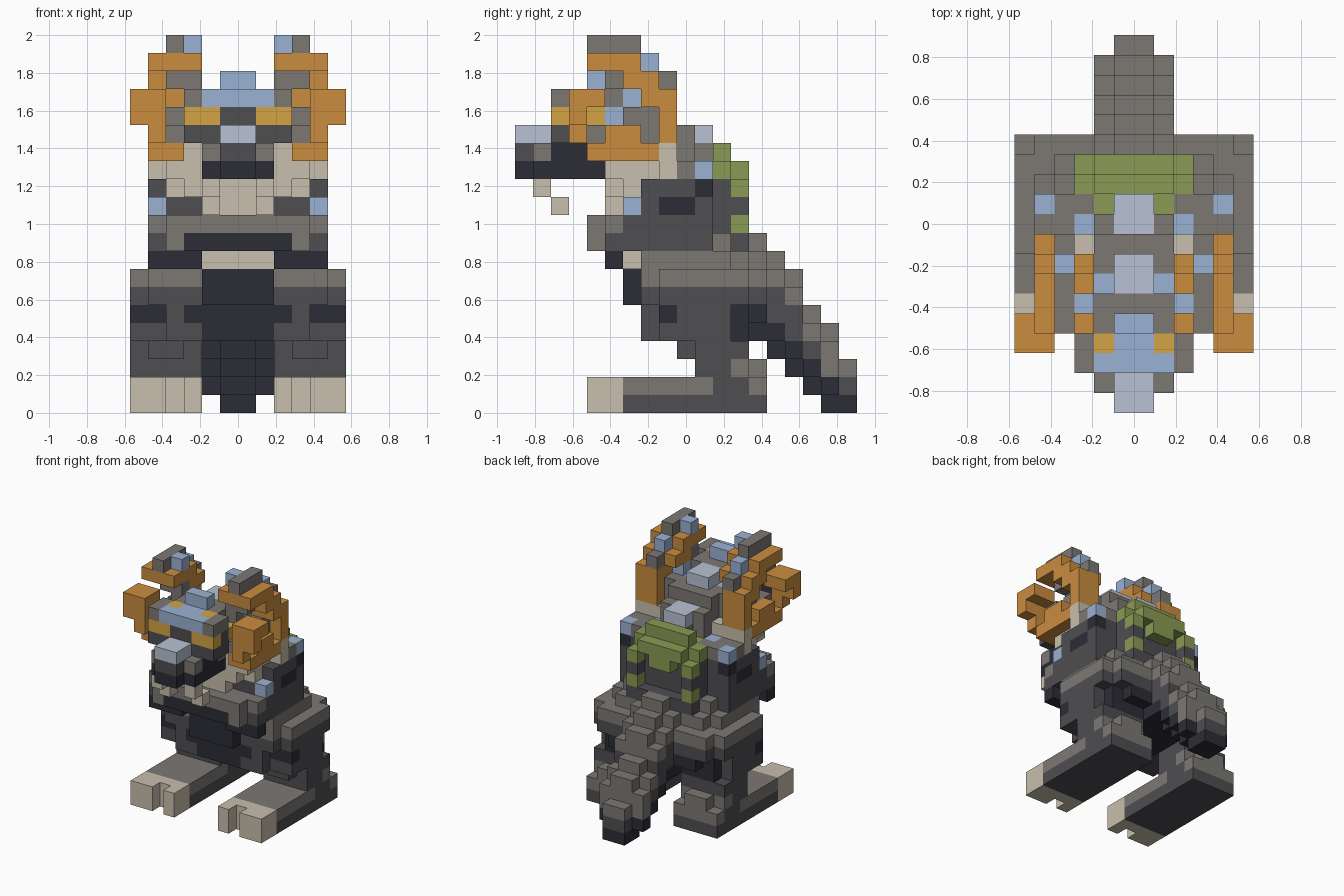
import bpy
import bmesh
from mathutils import Vector

if "Cube" in bpy.data.objects:
    bpy.data.objects.remove(bpy.data.objects["Cube"])

UNIT = 2 / 21          # edge of one block
DEPTH = 19             # blocks from nose to tail tip

PALETTE = {
    "grey": (124, 120, 116), "charcoal": (78, 78, 82), "black": (44, 45, 54),
    "beige": (200, 191, 173), "orange": (202, 140, 63), "gold": (212, 163, 69),
    "blue": (154, 178, 211), "pale_blue": (184, 194, 213), "green": (138, 154, 84),
}


def linear(value):
    c = value / 255
    return c / 12.92 if c < 0.04 else ((c + 0.055) / 1.055) ** 2.4


def make_material(name, rgb):
    colour = [linear(v) for v in rgb] + [1]
    mat = bpy.data.materials.new(name)
    mat.use_nodes = True
    mat.diffuse_color = colour
    mat.node_tree.nodes["Principled BSDF"].inputs["Base Color"].default_value = colour
    return mat


MATERIALS = {name: make_material(name, rgb) for name, rgb in PALETTE.items()}
cells = {}             # block position on the +x half -> (part, colour)


def block(part, colour, x, y, z):
    """Fill a box of blocks; later boxes repaint earlier ones."""
    for i in range(*x):
        for j in range(*y):
            for k in range(*z):
                cells[i, j, k] = (part, colour)


# Feet with split toes
block("feet", "charcoal", x=(2, 6), y=(6, 14), z=(0, 1))
block("feet", "grey", x=(2, 6), y=(6, 11), z=(1, 2))
block("feet", "charcoal", x=(2, 6), y=(11, 13), z=(1, 2))
block("feet", "grey", x=(2, 6), y=(13, 14), z=(1, 2))
block("feet", "beige", x=(2, 6), y=(5, 6), z=(0, 2))
for toe in ((2, 3), (4, 6)):
    block("feet", "beige", x=toe, y=(4, 5), z=(0, 2))

# Legs and heels
block("legs", "charcoal", x=(2, 6), y=(10, 12), z=(2, 3))
block("legs", "grey", x=(2, 6), y=(12, 13), z=(2, 3))
block("legs", "grey", x=(3, 5), y=(13, 14), z=(2, 3))
block("legs", "charcoal", x=(3, 5), y=(9, 10), z=(3, 4))
block("legs", "charcoal", x=(2, 6), y=(10, 13), z=(3, 4))

# Thighs, rounded at the outer corners
block("legs", "charcoal", x=(2, 4), y=(7, 12), z=(4, 6))
block("legs", "charcoal", x=(4, 6), y=(8, 12), z=(4, 6))
block("legs", "black", x=(4, 6), y=(8, 9), z=(5, 6))
block("legs", "black", x=(2, 3), y=(7, 8), z=(5, 6))
block("legs", "black", x=(2, 5), y=(12, 13), z=(4, 6))
block("legs", "black", x=(2, 4), y=(13, 14), z=(5, 6))
for colour, level in (("charcoal", (6, 7)), ("grey", (7, 8))):
    block("legs", colour, x=(2, 5), y=(7, 14), z=level)
    block("legs", colour, x=(5, 6), y=(8, 13), z=level)

# Belly and hips
block("belly", "black", x=(0, 2), y=(7, 14), z=(4, 8))
block("belly", "black", x=(0, 2), y=(6, 7), z=(6, 8))
block("hips", "grey", x=(0, 5), y=(7, 12), z=(8, 9))
block("hips", "grey", x=(0, 4), y=(12, 13), z=(8, 9))
block("belly", "beige", x=(0, 3), y=(6, 7), z=(8, 9))

# Tail: a staircase falling backwards, with a narrow ridge above and below
block("tail", "grey", x=(0, 1), y=(13, 14), z=(9, 10))
block("tail", "grey", x=(0, 2), y=(13, 14), z=(8, 9))
block("tail", "grey", x=(0, 1), y=(14, 15), z=(8, 9))
block("tail", "grey", x=(0, 2), y=(13, 15), z=(7, 8))
block("tail", "grey", x=(0, 1), y=(15, 16), z=(7, 8))
block("tail", "charcoal", x=(0, 2), y=(14, 15), z=(6, 7))
block("tail", "grey", x=(0, 2), y=(15, 16), z=(6, 7))
block("tail", "charcoal", x=(0, 2), y=(14, 16), z=(5, 6))
block("tail", "grey", x=(0, 1), y=(16, 17), z=(5, 6))
block("tail", "black", x=(0, 2), y=(14, 15), z=(4, 5))
block("tail", "charcoal", x=(0, 2), y=(15, 16), z=(4, 5))
block("tail", "grey", x=(0, 2), y=(16, 17), z=(4, 5))
block("tail", "grey", x=(0, 1), y=(17, 18), z=(4, 5))
block("tail", "black", x=(0, 1), y=(14, 15), z=(3, 4))
block("tail", "black", x=(0, 2), y=(15, 16), z=(3, 4))
block("tail", "charcoal", x=(0, 2), y=(16, 17), z=(3, 4))
block("tail", "grey", x=(0, 2), y=(17, 18), z=(3, 4))
block("tail", "black", x=(0, 1), y=(15, 16), z=(2, 3))
block("tail", "black", x=(0, 2), y=(16, 17), z=(2, 3))
block("tail", "grey", x=(0, 2), y=(17, 18), z=(2, 3))
block("tail", "black", x=(0, 1), y=(16, 17), z=(1, 2))
block("tail", "black", x=(0, 2), y=(17, 18), z=(1, 2))
block("tail", "grey", x=(0, 1), y=(18, 19), z=(2, 3))
block("tail", "charcoal", x=(0, 1), y=(18, 19), z=(1, 2))
block("tail", "black", x=(0, 1), y=(17, 19), z=(0, 1))

# Torso and shoulders
block("torso", "charcoal", x=(0, 5), y=(6, 11), z=(9, 11))
block("torso", "charcoal", x=(0, 3), y=(11, 12), z=(9, 13))
block("torso", "grey", x=(3, 4), y=(11, 12), z=(9, 10))
block("torso", "charcoal", x=(0, 3), y=(12, 13), z=(9, 10))
block("torso", "charcoal", x=(0, 4), y=(6, 11), z=(11, 13))
block("torso", "charcoal", x=(4, 5), y=(7, 11), z=(11, 13))
block("torso", "black", x=(4, 5), y=(8, 10), z=(11, 12))
block("torso", "black", x=(4, 5), y=(10, 11), z=(12, 13))
block("torso", "grey", x=(0, 5), y=(9, 10), z=(13, 14))
block("torso", "grey", x=(0, 4), y=(10, 11), z=(13, 14))
block("torso", "grey", x=(0, 2), y=(9, 10), z=(14, 16))
block("torso", "grey", x=(0, 1), y=(10, 11), z=(14, 15))
block("torso", "blue", x=(4, 5), y=(10, 11), z=(13, 14))
block("torso", "blue", x=(4, 5), y=(6, 7), z=(11, 12))
block("torso", "blue", x=(2, 3), y=(9, 10), z=(13, 14))

# Folded arms
block("arms", "grey", x=(0, 5), y=(5, 6), z=(10, 11))
block("arms", "grey", x=(0, 4), y=(4, 5), z=(10, 11))
block("arms", "charcoal", x=(0, 5), y=(5, 6), z=(9, 10))
block("arms", "black", x=(0, 3), y=(4, 5), z=(9, 10))
block("arms", "grey", x=(3, 4), y=(4, 5), z=(9, 10))
block("arms", "black", x=(2, 5), y=(5, 6), z=(8, 9))

# Chest and neck
block("chest", "beige", x=(0, 2), y=(5, 6), z=(11, 12))
block("chest", "beige", x=(0, 3), y=(5, 6), z=(12, 14))
block("chest", "beige", x=(0, 4), y=(6, 7), z=(12, 13))
block("chest", "beige", x=(0, 4), y=(5, 9), z=(13, 14))
block("chest", "beige", x=(4, 5), y=(8, 9), z=(13, 14))
block("chest", "beige", x=(2, 5), y=(5, 9), z=(14, 15))

# Green mane with tufts hanging down the back
block("mane", "green", x=(0, 2), y=(11, 12), z=(14, 15))
block("mane", "green", x=(1, 2), y=(10, 11), z=(13, 14))
block("mane", "green", x=(0, 3), y=(11, 12), z=(13, 14))
block("mane", "green", x=(0, 2), y=(12, 13), z=(13, 14))
block("mane", "green", x=(0, 1), y=(12, 13), z=(12, 13))
block("mane", "green", x=(2, 3), y=(12, 13), z=(12, 13))
block("mane", "charcoal", x=(2, 3), y=(12, 13), z=(11, 12))
block("mane", "green", x=(2, 3), y=(12, 13), z=(10, 11))

# Skull, brow and eyes
block("head", "grey", x=(0, 2), y=(4, 9), z=(14, 17))
block("head", "charcoal", x=(0, 3), y=(2, 5), z=(15, 17))
block("head", "grey", x=(2, 3), y=(4, 8), z=(15, 17))
block("head", "grey", x=(0, 2), y=(3, 6), z=(17, 18))
block("head", "grey", x=(2, 3), y=(2, 4), z=(17, 18))
block("head", "blue", x=(0, 2), y=(2, 3), z=(17, 18))
block("head", "blue", x=(0, 1), y=(3, 5), z=(17, 18))
block("head", "blue", x=(1, 2), y=(6, 7), z=(16, 17))
block("eyes", "gold", x=(1, 3), y=(2, 3), z=(16, 17))
block("eyes", "gold", x=(2, 3), y=(4, 5), z=(16, 17))
block("eyes", "gold", x=(1, 2), y=(3, 4), z=(17, 18))

# Muzzle, jaw and fangs
block("muzzle", "black", x=(0, 2), y=(2, 4), z=(14, 15))
block("muzzle", "grey", x=(0, 2), y=(1, 2), z=(14, 15))
block("muzzle", "charcoal", x=(0, 1), y=(0, 1), z=(14, 15))
block("muzzle", "pale_blue", x=(0, 1), y=(0, 2), z=(15, 16))
block("jaw", "black", x=(0, 2), y=(1, 5), z=(13, 14))
block("jaw", "black", x=(0, 1), y=(0, 1), z=(13, 14))
block("fangs", "beige", x=(1, 2), y=(1, 2), z=(12, 13))
block("fangs", "beige", x=(1, 2), y=(2, 3), z=(11, 12))

# Crest of plates along the spine
block("crest", "blue", x=(0, 1), y=(4, 5), z=(18, 19))
block("crest", "pale_blue", x=(0, 1), y=(6, 8), z=(17, 18))
block("crest", "pale_blue", x=(0, 1), y=(9, 11), z=(15, 16))

# Ears: orange outer arc and back, grey rim, blue lining
block("ears", "orange", x=(3, 5), y=(4, 8), z=(14, 15))
block("ears", "orange", x=(4, 5), y=(5, 7), z=(15, 16))
block("ears", "orange", x=(3, 5), y=(8, 9), z=(15, 18))
block("ears", "grey", x=(3, 4), y=(4, 8), z=(15, 16))
block("ears", "grey", x=(3, 4), y=(6, 8), z=(16, 17))
block("ears", "blue", x=(2, 3), y=(5, 6), z=(16, 17))
block("ears", "blue", x=(2, 3), y=(6, 7), z=(17, 18))
block("ears", "grey", x=(2, 3), y=(5, 6), z=(17, 18))
block("ears", "grey", x=(2, 4), y=(5, 6), z=(18, 19))
block("ears", "orange", x=(3, 5), y=(7, 8), z=(17, 18))
block("ears", "grey", x=(3, 4), y=(8, 9), z=(18, 19))
block("ears", "orange", x=(2, 5), y=(6, 8), z=(18, 19))
block("ears", "orange", x=(2, 5), y=(4, 7), z=(19, 20))
block("ears", "blue", x=(3, 4), y=(7, 8), z=(19, 20))
block("ears", "grey", x=(3, 4), y=(4, 7), z=(20, 21))
block("ears", "blue", x=(2, 3), y=(5, 6), z=(20, 21))

# Hooked tips curling forward beside the cheeks
block("ear_hooks", "orange", x=(4, 6), y=(3, 5), z=(17, 18))
block("ear_hooks", "orange", x=(4, 6), y=(3, 4), z=(16, 17))
block("ear_hooks", "orange", x=(4, 5), y=(3, 4), z=(15, 16))


def build(part):
    """Skin the outer faces of a part's half and mirror it across x."""
    bm = bmesh.new()
    names = list(PALETTE)
    for cell, (owner, colour) in cells.items():
        if owner != part:
            continue
        centre = Vector(cell) + Vector((0.5, 0.5 - DEPTH / 2, 0.5))
        for axis in range(3):
            for sign in (-1, 1):
                near = list(cell)
                near[axis] += sign
                if tuple(near) in cells or near[0] < 0:
                    continue
                n, u, v = (Vector((0, 0, 0)) for _ in range(3))
                n[axis] = sign / 2
                u[(axis + 1) % 3] = 0.5
                v[(axis + 2) % 3] = sign / 2
                corners = (-u - v, u - v, u + v, v - u)
                face = bm.faces.new([bm.verts.new((centre + n + c) * UNIT) for c in corners])
                face.material_index = names.index(colour)
    bmesh.ops.remove_doubles(bm, verts=bm.verts, dist=UNIT / 100)
    mesh = bpy.data.meshes.new(part)
    bm.to_mesh(mesh)
    bm.free()
    for mat in MATERIALS.values():
        mesh.materials.append(mat)
    obj = bpy.data.objects.new(part, mesh)
    bpy.context.collection.objects.link(obj)
    obj.modifiers.new("mirror", "MIRROR").use_axis[0] = True


for part in sorted({owner for owner, _ in cells.values()}):
    build(part)
